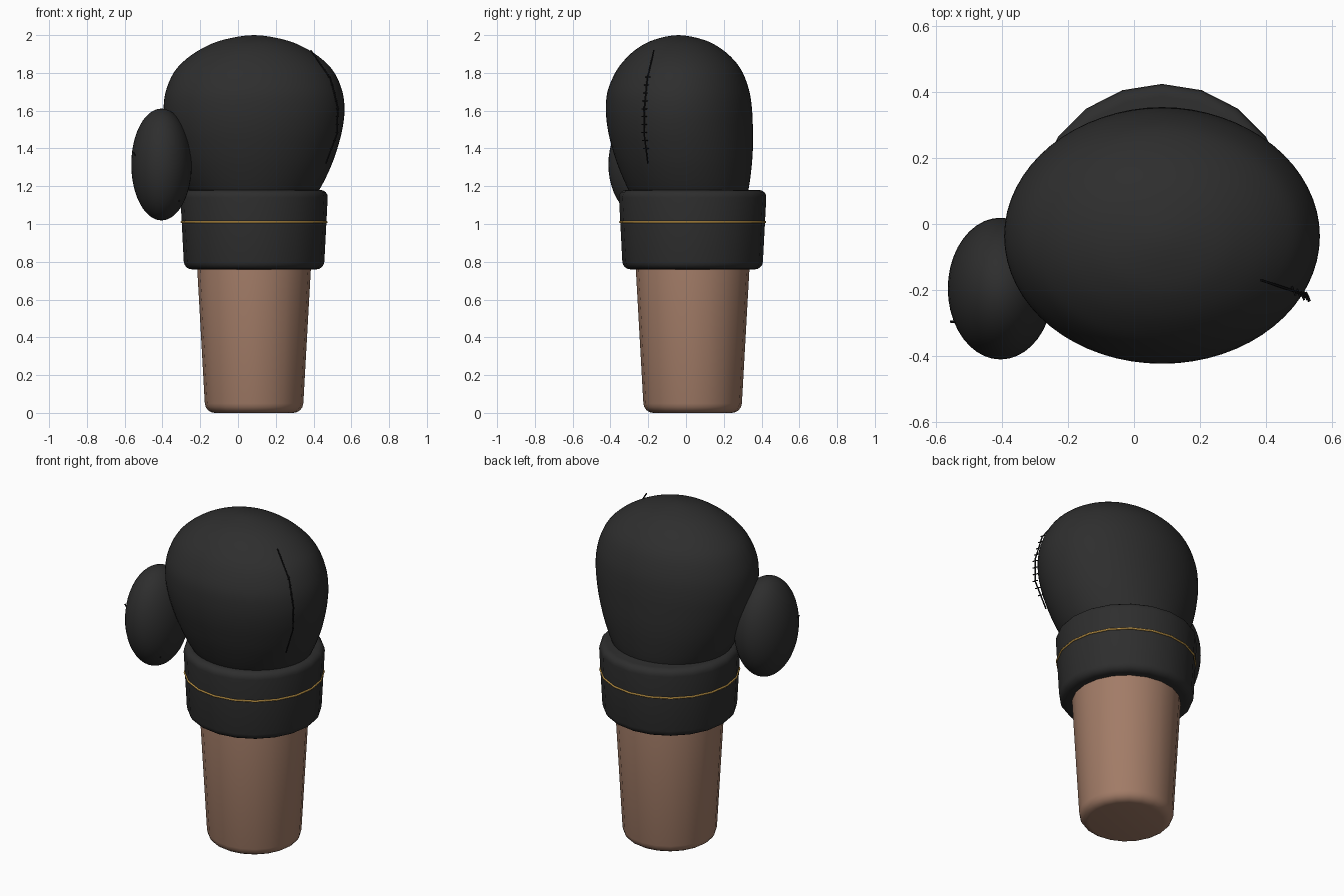
import bpy, bmesh, math
from mathutils import Vector

if "Cube" in bpy.data.objects:
    bpy.data.objects.remove(bpy.data.objects["Cube"])


def material(name, rgb):
    m = bpy.data.materials.new(name)
    m.diffuse_color = (*rgb, 1)
    m.use_nodes = True
    m.node_tree.nodes["Principled BSDF"].inputs["Base Color"].default_value = m.diffuse_color
    return m


LEATHER = material("black leather", (0.027, 0.027, 0.027))
SKIN = material("brown skin", (0.36, 0.2, 0.135))
GOLD = material("gold trim", (0.5, 0.29, 0.06))
THREAD = material("dark thread", (0.008, 0.008, 0.009))
CX, CY = 0.085, 0.035          # arm axis


def loft(name, rings, sides, mat, angle=60):
    """Skin elliptical rings (z, rx, ry, centre y) and cap both ends."""
    bm = bmesh.new()
    loops = []
    for z, rx, ry, cy in rings:
        loops.append([bm.verts.new((CX + rx * math.sin(2 * math.pi * i / sides),
                                    cy + ry * math.cos(2 * math.pi * i / sides), z))
                      for i in range(sides)])
    for a, b in zip(loops, loops[1:]):
        for i in range(sides):
            j = (i + 1) % sides
            bm.faces.new((a[i], a[j], b[j], b[i]))
    bm.faces.new(loops[0])
    bm.faces.new(loops[-1])
    bmesh.ops.remove_doubles(bm, verts=bm.verts, dist=1e-5)
    bmesh.ops.recalc_face_normals(bm, faces=bm.faces)
    me = bpy.data.meshes.new(name)
    bm.to_mesh(me)
    bm.free()
    ob = bpy.data.objects.new(name, me)
    bpy.context.collection.objects.link(ob)
    finish(ob, mat, angle)
    return ob


def finish(ob, mat, angle=60):
    ob.data.materials.append(mat)
    bpy.ops.object.select_all(action='DESELECT')
    ob.select_set(True)
    bpy.context.view_layer.objects.active = ob
    bpy.ops.object.shade_smooth_by_angle(angle=math.radians(angle))


def tapered(name, z0, z1, r0, r1, bevel0, bevel1, sides, mat):
    """Tapered drum with rounded rims."""
    slope = (r1 - r0) / (z1 - z0)
    rings = []
    for k in range(5):
        t = math.pi / 2 * k / 4
        z = z0 + bevel0 * (1 - math.sin(t))
        rings.insert(0, (z, r0 + slope * (z - z0) - bevel0 * (1 - math.cos(t))))
    rings.sort()
    rings = []
    for k in range(5):
        t = math.pi / 2 * k / 4
        z = z0 + bevel0 * (1 - math.cos(t))
        rings.append((z, r0 + slope * (z - z0) - bevel0 * (1 - math.sin(t))))
    for k in range(5):
        t = math.pi / 2 * k / 4
        z = z1 - bevel1 * (1 - math.sin(t))
        rings.append((z, r0 + slope * (z - z0) - bevel1 * (1 - math.cos(t))))
    return loft(name, [(z, r, r, CY) for z, r in rings], sides, mat)


def smooth_rows(rows, steps=4):
    """Catmull-Rom through the profile rows; the last row is a rounded pole."""
    p = [Vector(r) for r in rows]
    ghost = Vector((p[-2][0], -p[-2][1], -p[-2][2], p[-2][3]))
    p = [2 * p[0] - p[1]] + p + [ghost]
    out = []
    for i in range(1, len(p) - 2):
        a, b, c, d = p[i - 1:i + 3]
        for s in range(steps):
            t = s / steps
            out.append(0.5 * (2 * b + (c - a) * t + (2 * a - 5 * b + 4 * c - d) * t * t
                              + (3 * b - a - 3 * c + d) * t ** 3))
    return out + [p[-2]]


def thread(name, paths, radius, mat, cyclic=False):
    """Round cord following one or more point lists."""
    cu = bpy.data.curves.new(name, 'CURVE')
    cu.dimensions = '3D'
    cu.bevel_depth = radius
    cu.bevel_resolution = 1
    cu.use_fill_caps = True
    for pts in paths:
        sp = cu.splines.new('POLY')
        sp.points.add(len(pts) - 1)
        for q, co in zip(sp.points, pts):
            q.co = (*co, 1)
        sp.use_cyclic_u = cyclic
    cu.materials.append(mat)
    ob = bpy.data.objects.new(name, cu)
    bpy.context.collection.objects.link(ob)
    return ob


# Forearm and padded cuff
tapered("forearm", 0.0, 0.82, 0.258, 0.304, 0.05, 0.01, 20, SKIN)
tapered("cuff", 0.76, 1.18, 0.37, 0.392, 0.04, 0.04, 20, LEATHER)

# Gold piping around the cuff
thread("cuff_piping", [[(CX + 0.384 * math.sin(math.pi * i / 10),
                         CY + 0.384 * math.cos(math.pi * i / 10), 1.01)
                        for i in range(20)]], 0.006, GOLD, True)

# Fist: height, half width, half depth, centre y
fist = [(1.08, 0.27, 0.27, 0.03), (1.18, 0.345, 0.317, 0.013), (1.3, 0.405, 0.352, -0.005),
        (1.4, 0.441, 0.372, -0.018), (1.5, 0.467, 0.384, -0.03), (1.6, 0.479, 0.387, -0.037),
        (1.7, 0.468, 0.376, -0.04), (1.8, 0.426, 0.338, -0.037), (1.87, 0.363, 0.288, -0.036),
        (1.93, 0.274, 0.22, -0.037), (1.975, 0.163, 0.132, -0.038), (2.0, 0, 0, -0.04)]
loft("glove_fist", smooth_rows(fist), 64, LEATHER)

# Thumb
bpy.ops.mesh.primitive_uv_sphere_add(segments=40, ring_count=24, location=(-0.405, -0.196, 1.315))
thumb = bpy.context.object
thumb.name = "glove_thumb"
thumb.scale = (0.16, 0.215, 0.296)
finish(thumb, LEATHER)

# Side seam with cross stitches
seam = [(0.385, -0.17, 1.92), (0.49, -0.205, 1.77), (0.528, -0.22, 1.62),
        (0.525, -0.222, 1.48), (0.465, -0.202, 1.32)]
thread("fist_seam", [seam], 0.004, THREAD)


def seam_at(z):
    for a, b in zip(seam, seam[1:]):
        if b[2] <= z <= a[2]:
            return Vector(a).lerp(Vector(b), (a[2] - z) / (a[2] - b[2]))


ticks = []
for i in range(10):
    c = seam_at(1.4 + i * 0.042)
    ticks.append([c + Vector((0.006, -0.014, 0)), c + Vector((-0.006, 0.014, 0))])
thread("fist_stitches", ticks, 0.003, THREAD)

# Thumb seam, mostly sunk into the leather
thread("thumb_seam", [[(-0.556, -0.296, 1.38), (-0.45, -0.3, 1.25),
                       (-0.34, -0.305, 1.15), (-0.31, -0.3, 1.12)]], 0.004, THREAD)
